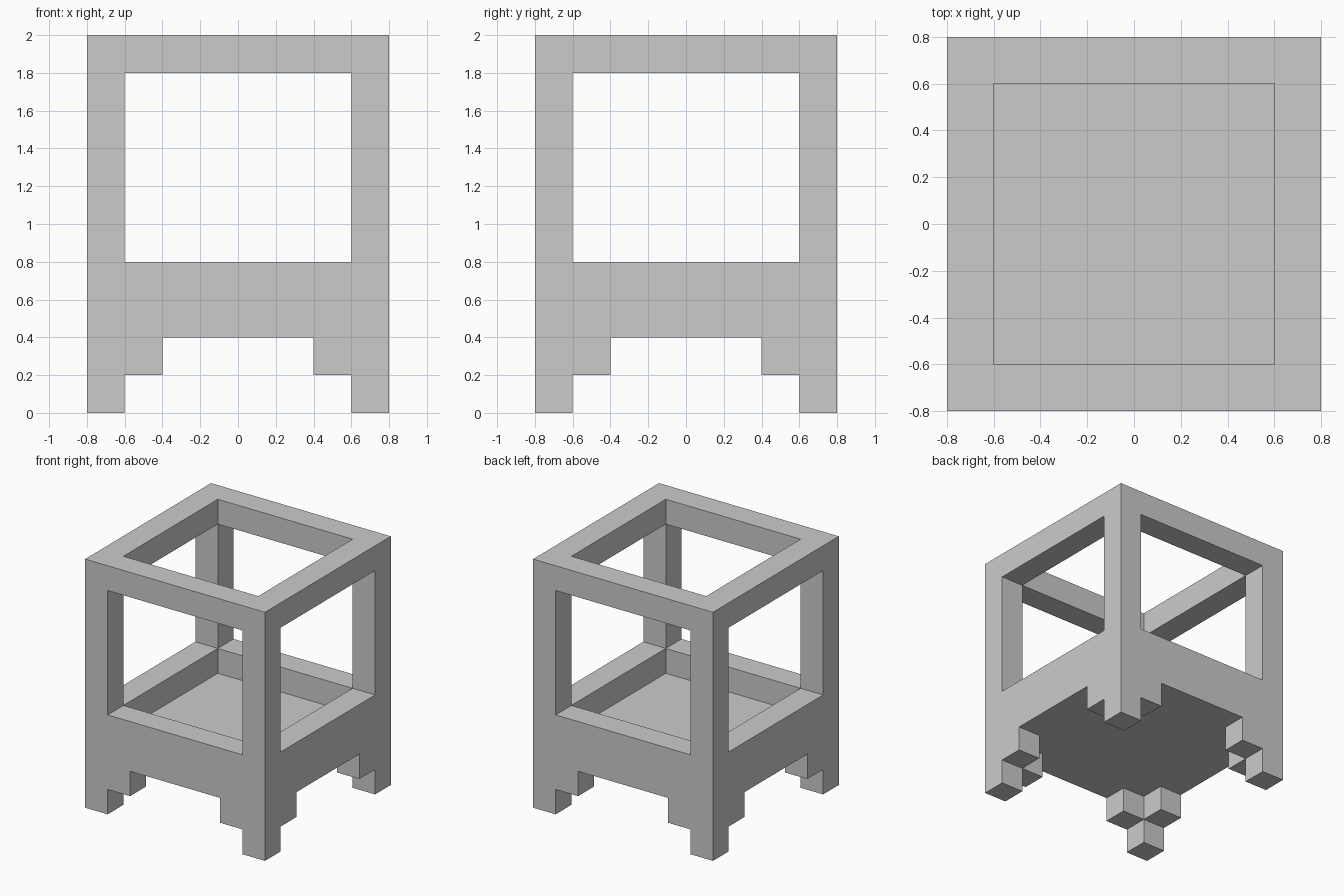
import bpy, bmesh, math

if "Cube" in bpy.data.objects:
    bpy.data.objects.remove(bpy.data.objects["Cube"])


def box(name, x, y, z0, z1):
    """Box centred on x/y with full widths x, y, spanning z0..z1."""
    bm = bmesh.new()
    bmesh.ops.create_cube(bm, size=1)
    for v in bm.verts:
        v.co = (v.co.x * x, v.co.y * y, z0 + (v.co.z + 0.5) * (z1 - z0))
    mesh = bpy.data.meshes.new(name)
    bm.to_mesh(mesh)
    bm.free()
    ob = bpy.data.objects.new(name, mesh)
    bpy.context.collection.objects.link(ob)
    return ob


def carve(target, x, y, z0, z1):
    """Subtract a box from the target and discard the cutter."""
    cutter = box("cutter", x, y, z0, z1)
    cutter.hide_render = True
    mod = target.modifiers.new("carve", 'BOOLEAN')
    mod.operation, mod.solver, mod.object = 'DIFFERENCE', 'EXACT', cutter
    bpy.context.view_layer.objects.active = target
    bpy.ops.object.modifier_apply(modifier=mod.name)
    bpy.data.objects.remove(cutter)


# One solid block, carved into posts, top frame, tray and stepped feet
frame = box("open_frame_stand", 1.6, 1.6, 0, 2)

# Open top, down to the recessed tray floor
carve(frame, 1.2, 1.2, 0.6, 2.5)
# Hollow between the feet
carve(frame, 1.2, 1.2, -0.5, 0.4)

# (opening width, bottom, top): side windows, arch between brackets, gap between feet
for w, z0, z1 in ((1.2, 0.8, 1.8), (0.8, -0.5, 0.4), (1.2, -0.5, 0.2)):
    carve(frame, w, 3, z0, z1)
    carve(frame, 3, w, z0, z1)

# Clean up flat faces
bm = bmesh.new()
bm.from_mesh(frame.data)
bmesh.ops.remove_doubles(bm, verts=bm.verts, dist=0.0005)
bmesh.ops.dissolve_limit(bm, angle_limit=math.radians(1), verts=bm.verts, edges=bm.edges)
bm.to_mesh(frame.data)
bm.free()
